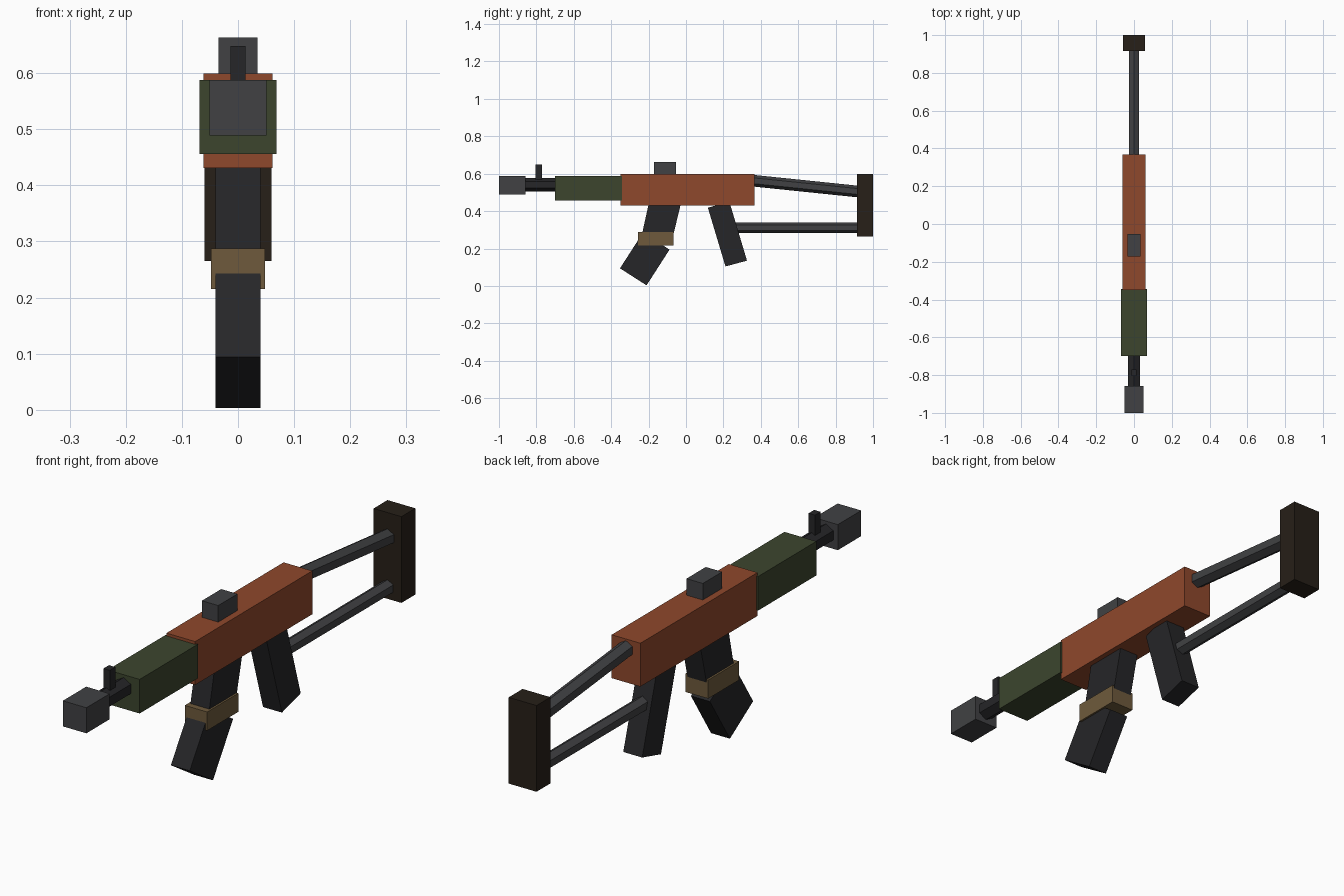
import bpy, bmesh, math
from mathutils import Matrix, Vector

if "Cube" in bpy.data.objects:
    bpy.data.objects.remove(bpy.data.objects["Cube"])


def material(name, rgb):
    m = bpy.data.materials.new(name)
    m.diffuse_color = (*rgb, 1)
    m.use_nodes = True
    m.node_tree.nodes["Principled BSDF"].inputs["Base Color"].default_value = m.diffuse_color
    return m


RUST = material("rust", (0.275, 0.065, 0.025))
GREEN = material("olive", (0.045, 0.060, 0.027))
BLACK = material("black", (0.019, 0.019, 0.021))
STEEL = material("steel", (0.052, 0.053, 0.057))
DARK = material("dark_wood", (0.020, 0.014, 0.009))
TAN = material("tan", (0.156, 0.102, 0.045))


def finish(name, bm, mat):
    bmesh.ops.recalc_face_normals(bm, faces=bm.faces)
    me = bpy.data.meshes.new(name)
    bm.to_mesh(me)
    bm.free()
    me.materials.append(mat)
    ob = bpy.data.objects.new(name, me)
    bpy.context.collection.objects.link(ob)
    return ob


def box(name, width, y0, y1, z0, z1, mat):
    """Upright box centred on x = 0."""
    bm = bmesh.new()
    bmesh.ops.create_cube(bm, size=1)
    bmesh.ops.transform(bm, verts=bm.verts, matrix=Matrix.Translation((0, (y0 + y1) / 2, (z0 + z1) / 2))
                        @ Matrix.Diagonal((width, y1 - y0, z1 - z0, 1)))
    return finish(name, bm, mat)


def slab(name, width, profile, mat):
    """Side profile of (y, z) points extruded across x."""
    bm = bmesh.new()
    face = bm.faces.new([bm.verts.new((-width / 2, y, z)) for y, z in profile])
    ext = bmesh.ops.extrude_face_region(bm, geom=[face])["geom"]
    bmesh.ops.translate(bm, verts=[v for v in ext if isinstance(v, bmesh.types.BMVert)], vec=(width, 0, 0))
    return finish(name, bm, mat)


def rod(name, start, end, radius, mat, sides=6):
    """Low-sided rod between two (y, z) points."""
    a, b = Vector((0, *start)), Vector((0, *end))
    bm = bmesh.new()
    bmesh.ops.create_cone(bm, cap_ends=True, segments=sides, radius1=radius, radius2=radius, depth=(b - a).length)
    tilt = math.atan2(b.z - a.z, b.y - a.y)
    bmesh.ops.transform(bm, verts=bm.verts, matrix=Matrix.Translation((a + b) / 2)
                        @ Matrix.Rotation(tilt - math.pi / 2, 4, 'X'))
    return finish(name, bm, mat)


# Body and front end
box("receiver", 0.123, -0.35, 0.367, 0.431, 0.599, RUST)
box("handguard", 0.137, -0.70, -0.343, 0.456, 0.588, GREEN)
rod("barrel", (-0.88, 0.541), (-0.68, 0.541), 0.036, BLACK)
box("muzzle_block", 0.101, -1.0, -0.857, 0.489, 0.588, STEEL)
box("front_sight", 0.027, -0.804, -0.77, 0.55, 0.648, BLACK)
box("rear_sight", 0.070, -0.171, -0.053, 0.58, 0.663, STEEL)

# Grip and bent magazine with its band
slab("grip", 0.081, [(0.211, 0.104), (0.326, 0.135), (0.232, 0.450), (0.117, 0.418)], BLACK)
slab("magazine_upper", 0.081, [(-0.240, 0.255), (-0.072, 0.255), (-0.025, 0.450), (-0.197, 0.450)], BLACK)
slab("magazine_lower", 0.081, [(-0.353, 0.094), (-0.211, 0.003), (-0.088, 0.194), (-0.230, 0.285)], BLACK)
box("magazine_band", 0.096, -0.257, -0.067, 0.215, 0.287, TAN)

# Skeleton stock
rod("stock_upper_tube", (0.345, 0.564), (0.935, 0.503), 0.031, STEEL)
rod("stock_lower_tube", (0.25, 0.311), (0.935, 0.311), 0.028, STEEL)
box("butt_plate", 0.119, 0.915, 1.0, 0.265, 0.599, DARK)
